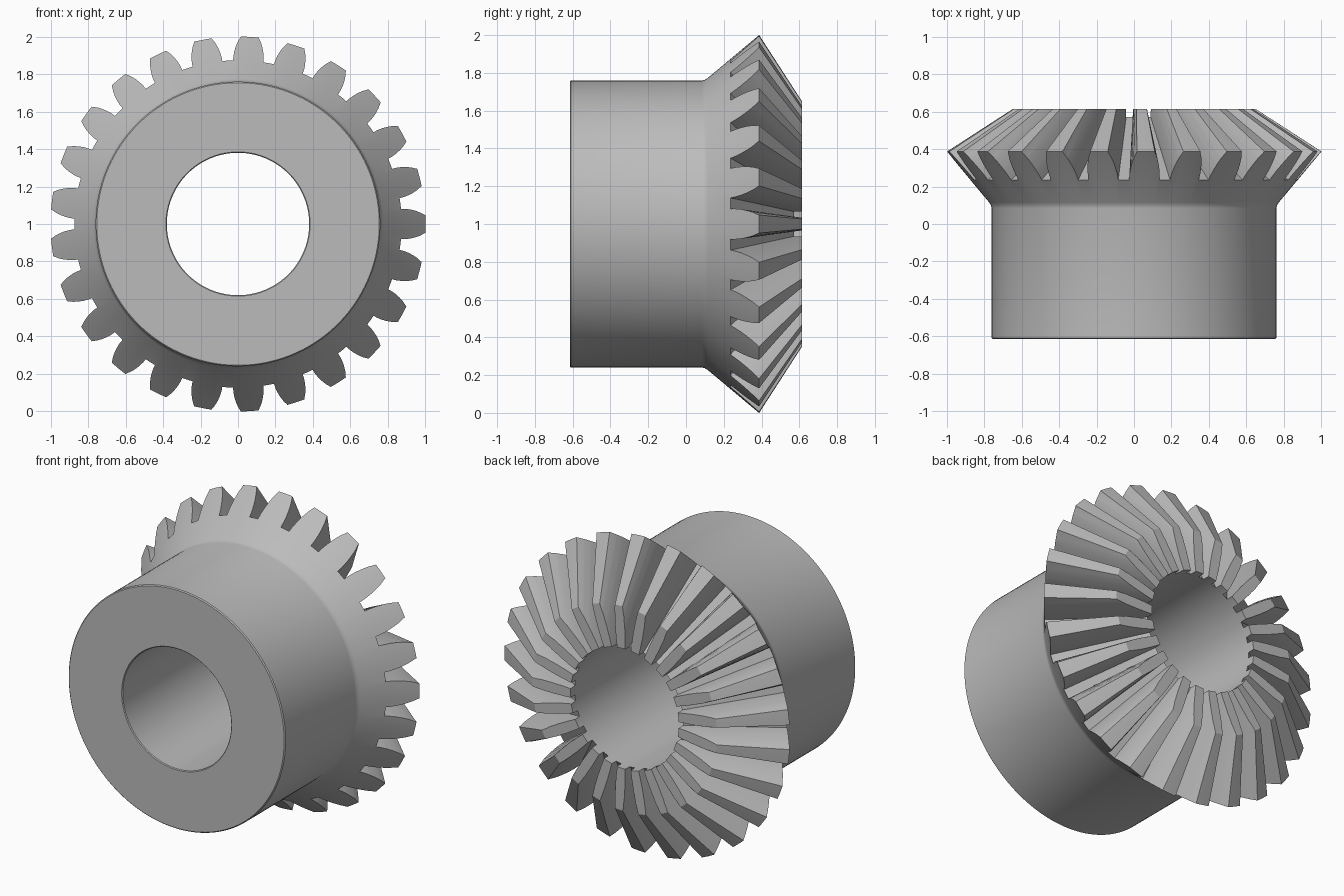
import bpy, bmesh, math

cube = bpy.data.objects.get("Cube")
if cube:
    bpy.data.objects.remove(cube, do_unlink=True)

TEETH = 25
SEGMENTS = TEETH * 6
PITCH = math.tau / TEETH

steel = bpy.data.materials.new("grey_steel")
steel.use_nodes = True
steel.diffuse_color = (0.5, 0.5, 0.5, 1)
bsdf = next(n for n in steel.node_tree.nodes if n.type == 'BSDF_PRINCIPLED')
bsdf.inputs["Base Color"].default_value = steel.diffuse_color


def polar(radius, y, angle, side=0.0):
    """Point around the gear axis, with an optional sideways offset."""
    c, s = math.cos(angle), math.sin(angle)
    return (radius * c - side * s, y, 1 + radius * s + side * c)


def bridge(bm, rings, loop_rings):
    """Join rings of vertices with quads; cap the ends if not looped."""
    count = len(rings)
    for i in range(count if loop_rings else count - 1):
        a, b = rings[i], rings[(i + 1) % count]
        for j in range(len(a)):
            k = (j + 1) % len(a)
            bm.faces.new((a[j], a[k], b[k], b[j]))
    if not loop_rings:
        bm.faces.new(rings[0])
        bm.faces.new(rings[-1])


def finish(bm, name):
    bmesh.ops.recalc_face_normals(bm, faces=bm.faces)
    mesh = bpy.data.meshes.new(name)
    bm.to_mesh(mesh)
    bm.free()
    mesh.materials.append(steel)
    obj = bpy.data.objects.new(name, mesh)
    bpy.context.collection.objects.link(obj)
    return obj


# Gear blank: hub, flared back cone, tip cone and bore as (radius, y)
profile = [(0.38, -0.61), (0.385, -0.615), (0.754, -0.615), (0.76, -0.609),
           (0.76, 0.085), (0.764, 0.1), (0.773, 0.115),
           (1.001, 0.387), (0.648, 0.615), (0.38, 0.615)]
bm = bmesh.new()
rings = [[bm.verts.new(polar(r, y, math.tau * i / SEGMENTS)) for r, y in profile]
         for i in range(SEGMENTS)]
bridge(bm, rings, True)
gear = finish(bm, "bevel_gear")

# Tapered grooves between teeth, running down the root cone into the bore
root_r, root_y = 0.87, 0.238
slope = math.atan2(0.333, 0.49)
along = (-math.cos(slope), math.sin(slope))
out = (math.sin(slope), math.cos(slope))
flank = [(0, 0.029), (0.03, 0.031), (0.07, 0.037), (0.11, 0.046),
         (0.15, 0.058), (0.19, 0.075), (0.25, 0.1)]   # height, half width
outline = [(h, w) for h, w in flank] + [(h, -w) for h, w in reversed(flank)]
bm = bmesh.new()
for t in range(TEETH):
    angle = (t + 0.5) * PITCH
    rings = []
    for u in (-0.06, 0.68):
        taper = 1 - 0.64 * u
        rings.append([bm.verts.new(polar(root_r + along[0] * u + out[0] * h,
                                         root_y + along[1] * u + out[1] * h,
                                         angle, w * taper)) for h, w in outline])
    bridge(bm, rings, False)
grooves = finish(bm, "groove_cutter")
grooves.hide_render = True

# Cut the teeth and shade
cut = gear.modifiers.new("cut_teeth", 'BOOLEAN')
cut.operation = 'DIFFERENCE'
cut.solver = 'EXACT'
cut.object = grooves
bpy.ops.object.select_all(action='DESELECT')
gear.select_set(True)
bpy.context.view_layer.objects.active = gear
bpy.ops.object.modifier_apply(modifier=cut.name)
bpy.data.objects.remove(grooves, do_unlink=True)
bpy.ops.object.shade_smooth_by_angle(angle=math.radians(28))
